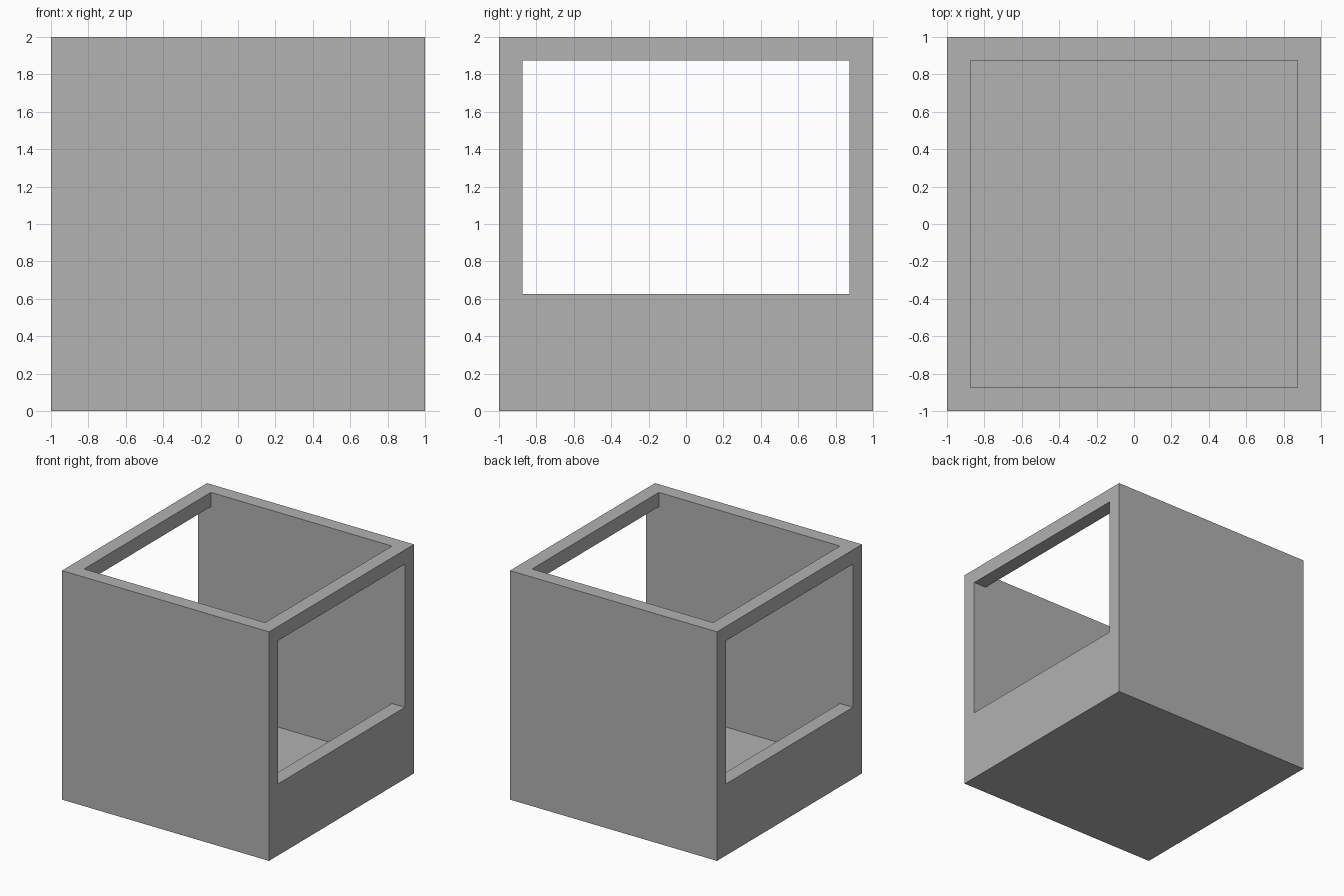
import bpy
import bmesh
from mathutils import Matrix, Vector

if "Cube" in bpy.data.objects:
    bpy.data.objects.remove(bpy.data.objects["Cube"], do_unlink=True)

WALL = 0.125      # wall and floor thickness
SILL = 0.625      # height of the side openings' lower edge
GREY = (0.445, 0.445, 0.445, 1.0)

grey = bpy.data.materials.new("plain grey")
grey.use_nodes = True
grey.diffuse_color = GREY
grey.node_tree.nodes["Principled BSDF"].inputs["Base Color"].default_value = GREY


def box(name, low, high):
    """Axis-aligned box between two opposite corners."""
    low, high = Vector(low), Vector(high)
    bm = bmesh.new()
    bmesh.ops.create_cube(bm, size=1, matrix=Matrix.Translation((low + high) / 2)
                          @ Matrix.Diagonal((*(high - low), 1)))
    mesh = bpy.data.meshes.new(name)
    bm.to_mesh(mesh)
    bm.free()
    mesh.materials.append(grey)
    obj = bpy.data.objects.new(name, mesh)
    bpy.context.collection.objects.link(obj)
    return obj


def carve(target, cutter):
    """Subtract a hidden cutter from the target."""
    mod = target.modifiers.new(cutter.name, 'BOOLEAN')
    mod.operation = 'DIFFERENCE'
    mod.solver = 'EXACT'
    mod.object = cutter
    cutter.hide_render = True
    cutter.hide_set(True)
    cutter.display_type = 'WIRE'


inner = 1 - WALL

# Open-topped box
shell = box("open_box", (-1, -1, 0), (1, 1, 2))

# Hollow interior, leaving the walls and floor
carve(shell, box("interior_cutter", (-inner, -inner, WALL), (inner, inner, 2.5)))

# Wide openings through the left and right walls, leaving a top rail
carve(shell, box("side_opening_cutter", (-1.5, -inner, SILL), (1.5, inner, 2 - WALL)))
